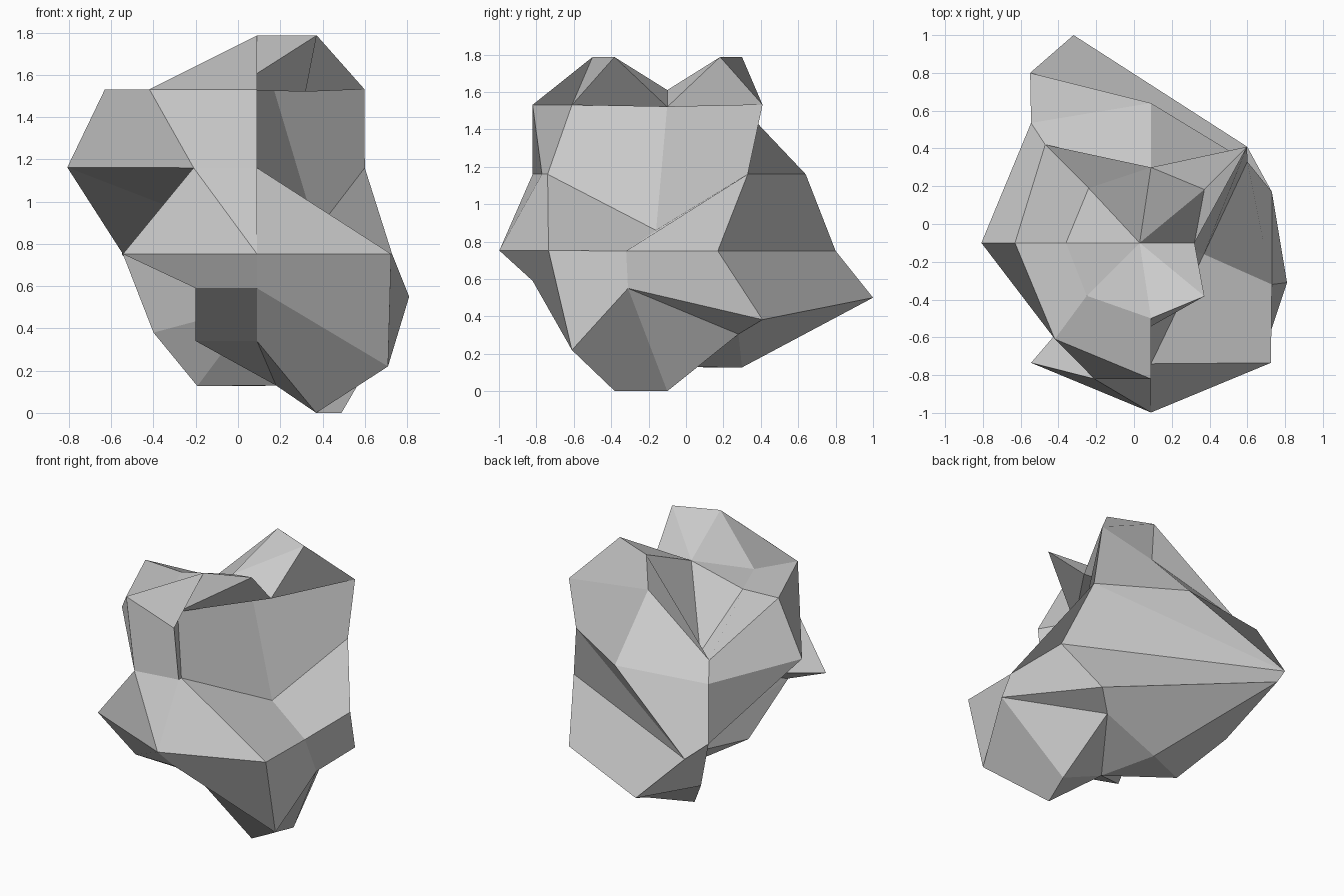
import bpy, bmesh, math

if "Cube" in bpy.data.objects:
    bpy.data.objects.remove(bpy.data.objects["Cube"])

# The rock is a coarse 8 x 7 ball whose points are partly pushed about.
CX, CY, CZ, R, SEG, RINGS = 0.09, -0.10, 0.957, 0.921, 8, 7
_ = None  # point stays on the ball

bottom_pole = (.18, -.10, .13)
top_pole = (.03, -.10, 1.61)
# Displaced points per ring, counter-clockwise from +x
ring1 = [(.49, -.10, 0), (.45, .28, .305), _, _, (-.04, -.10, .33),
         (-.20, -.39, .34), (.09, -.50, .34), (.37, -.38, 0)]
ring2 = [(.81, -.31, .55), _, (-.32, 1.0, .50), (-.40, .41, .38),
         (-.10, -.10, .46), (-.20, -.82, .59), (.09, -.82, .59), (.71, -.61, .22)]
ring3 = [(.73, -.32, .75), (.73, .17, .75), (-.55, .80, .75), _,
         (0, -.10, .85), _, _, _]
ring4 = [(.37, -.16, .86), (.60, .33, 1.16), (.09, .64, 1.16), _, _,
         (-.21, -.82, 1.16), (.09, -.77, 1.16), (.09, -.74, 1.16)]
ring5 = [(.17, -.10, 1.53), _, (.09, .28, 1.54), (-.47, .42, 1.26), _, _, _,
         (-.03, -.61, 1.53)]
ring6 = [(.32, -.10, 1.52), _, _, (-.24, .19, 1.165), (-.36, -.10, 1.52),
         (-.25, -.38, 1.52), _, _]
moved = [ring1, ring2, ring3, ring4, ring5, ring6]


def ball_point(k, a):
    lat = math.pi * ((k + 1) / RINGS - 0.5)
    ang = math.tau * a / SEG
    r = R * math.cos(lat)
    return (CX + r * math.cos(ang), CY + r * math.sin(ang), CZ + R * math.sin(lat))


bm = bmesh.new()
rings = [[bm.verts.new(moved[k][a] or ball_point(k, a)) for a in range(SEG)]
         for k in range(RINGS - 1)]
low, high = bm.verts.new(bottom_pole), bm.verts.new(top_pole)

# Strongly bent quads (ring, segment) and the diagonal they fold along
rising = {(2, 3), (2, 4), (4, 7)}
falling = {(0, 0), (1, 4), (2, 1), (2, 5), (4, 6)}

for a in range(SEG):
    b = (a + 1) % SEG
    bm.faces.new((low, rings[0][b], rings[0][a]))
    bm.faces.new((high, rings[-1][a], rings[-1][b]))
    for k in range(RINGS - 2):
        p, q, r, s = rings[k][a], rings[k][b], rings[k + 1][b], rings[k + 1][a]
        if (k, a) in rising:
            bm.faces.new((p, q, r))
            bm.faces.new((p, r, s))
        elif (k, a) in falling:
            bm.faces.new((p, q, s))
            bm.faces.new((q, r, s))
        else:
            bm.faces.new((p, q, r, s))

bmesh.ops.recalc_face_normals(bm, faces=bm.faces)
mesh = bpy.data.meshes.new("rock")
bm.to_mesh(mesh)
bm.free()
rock = bpy.data.objects.new("rock", mesh)
bpy.context.collection.objects.link(rock)
